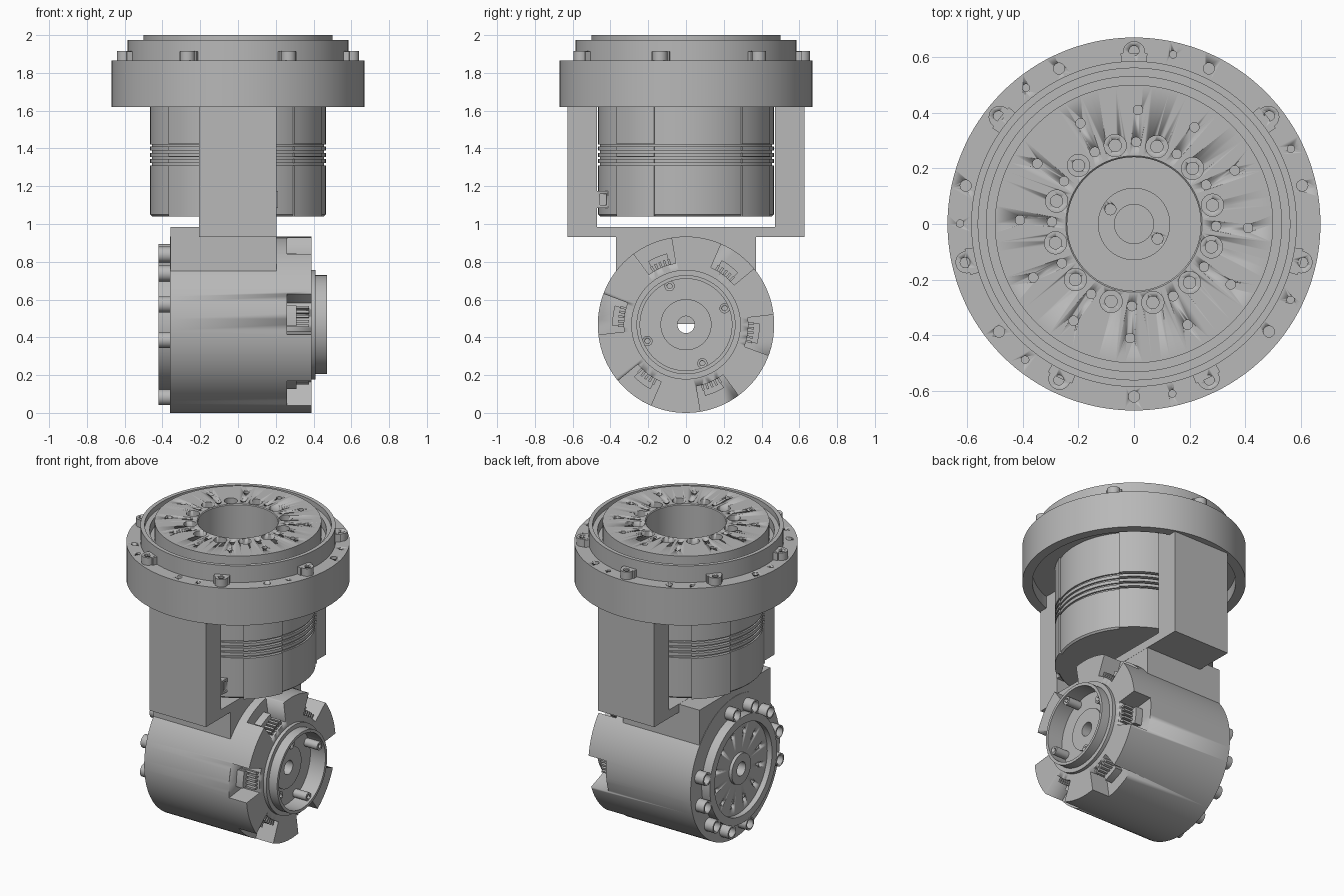
import bpy, bmesh
from math import radians, cos, sin, tau
from mathutils import Matrix, Vector

if "Cube" in bpy.data.objects:
    bpy.data.objects.remove(bpy.data.objects["Cube"])

metal = bpy.data.materials.new("grey_metal")
metal.use_nodes = True
GREY = (0.48, 0.48, 0.48, 1)
metal.diffuse_color = GREY
metal.node_tree.nodes["Principled BSDF"].inputs["Base Color"].default_value = GREY

UP = Matrix.Identity(4)
# Sideways frame: local x, y, z become world y, z, x about the lower joint axis
SIDE = Matrix(((0, 0, 1, 0), (1, 0, 0, 0), (0, 1, 0, 0.467), (0, 0, 0, 1)))


def finish(name, bm, frame=UP):
    """Turn a bmesh into a shaded object."""
    bmesh.ops.recalc_face_normals(bm, faces=bm.faces)
    bm.transform(frame)
    mesh = bpy.data.meshes.new(name)
    bm.to_mesh(mesh)
    bm.free()
    mesh.materials.append(metal)
    obj = bpy.data.objects.new(name, mesh)
    bpy.context.collection.objects.link(obj)
    shade(obj)
    return obj


def activate(obj):
    bpy.ops.object.select_all(action="DESELECT")
    obj.select_set(True)
    bpy.context.view_layer.objects.active = obj


def shade(obj):
    activate(obj)
    bpy.ops.object.shade_smooth_by_angle(angle=radians(30))


def lathe(name, profile, frame=UP, closed=True, steps=96):
    bm = bmesh.new()
    vs = [bm.verts.new((r, 0, h)) for r, h in profile]
    pairs = list(zip(vs, vs[1:])) + ([(vs[-1], vs[0])] if closed else [])
    edges = [bm.edges.new(p) for p in pairs]
    bmesh.ops.spin(bm, geom=vs + edges, cent=(0, 0, 0), axis=(0, 0, 1),
                   angle=tau, steps=steps)
    bmesh.ops.remove_doubles(bm, verts=bm.verts, dist=0.0002)
    return finish(name, bm, frame)


def polar(radius, angles):
    return [(radius * cos(radians(a)), radius * sin(radians(a))) for a in angles]


def spread(count, start):
    return [start + 360 * i / count for i in range(count)]


def pins(name, spots, r, z0, z1, frame=UP, steps=24):
    bm = bmesh.new()
    for x, y in spots:
        bmesh.ops.create_cone(bm, cap_ends=True, segments=steps, radius1=r, radius2=r,
                              depth=z1 - z0,
                              matrix=Matrix.Translation((x, y, (z0 + z1) / 2)))
    return finish(name, bm, frame)


def sectors(name, angles, half, r0, r1, layers, frame=UP, steps=8):
    """Arc-shaped blocks centred on the given angles."""
    bm = bmesh.new()
    for a in angles:
        sweep = [a - half + 2 * half * i / steps for i in range(steps + 1)]
        outline = polar(r1, sweep) + polar(r0, reversed(sweep))
        for z0, z1 in layers:
            face = bm.faces.new([bm.verts.new((x, y, z0)) for x, y in outline])
            ext = bmesh.ops.extrude_face_region(bm, geom=[face], use_keep_orig=True)
            top = [v for v in ext["geom"] if isinstance(v, bmesh.types.BMVert)]
            bmesh.ops.translate(bm, verts=top, vec=(0, 0, z1 - z0))
    return finish(name, bm, frame)


def box(name, low, high):
    low, high = Vector(low), Vector(high)
    bm = bmesh.new()
    bmesh.ops.create_cube(bm, size=1, matrix=Matrix.Translation((low + high) / 2)
                          @ Matrix.Diagonal((*(high - low), 1)))
    return finish(name, bm)


def cut(obj, cutter):
    cutter.hide_render = True
    mod = obj.modifiers.new("cut", "BOOLEAN")
    mod.operation, mod.solver, mod.object = "DIFFERENCE", "EXACT", cutter
    activate(obj)
    bpy.ops.object.modifier_move_to_index(modifier=mod.name, index=0)
    bpy.ops.object.modifier_apply(modifier=mod.name)
    bpy.data.objects.remove(cutter)


def drill(obj, spots, r, z0, z1, frame=UP):
    cut(obj, pins("drill", spots, r, z0, z1, frame))


# Upper flange ring with stepped collar and hollow underside
flange = lathe("flange_ring", [
    (.61, 1.62), (.67, 1.62), (.67, 1.865), (.585, 1.865), (.585, 1.975), (.56, 1.975),
    (.56, 1.94), (.53, 1.94), (.53, 1.88), (.4, 1.88), (.4, 1.7), (.61, 1.7)], steps=128)
lug_angles = spread(7, 90)
drill(flange, polar(.62, spread(7, 64.3)), .02, 1.8, 1.9)
drill(flange, polar(.625, spread(7, 77)), .013, 1.82, 1.9)

# Screw lugs around the collar
sectors("lug_bridges", lug_angles, 4.5, .57, .615, [(1.86, 1.914)])
lugs = pins("lugs", polar(.617, lug_angles), .04, 1.86, 1.915)
drill(lugs, polar(.622, lug_angles), .018, 1.88, 1.95)

# Rotating output disc with counterbored holes
disc = lathe("output_disc", [
    (.24, 1.56), (.24, 1.995), (.245, 2), (.5, 2), (.5, 1.85), (.4, 1.85), (.4, 1.56)])
ring = polar(.29, spread(12, 13.5))
drill(disc, ring, .04, 1.95, 2.1)
drill(disc, ring, .022, 1.9, 2.05)
drill(disc, polar(.295, spread(12, 28.5)), .017, 1.95, 2.1)
drill(disc, polar(.41, spread(12, 28)), .017, 1.95, 2.1)

# Upper motor body with cooling grooves and a stepped well
grooves = [1.31, 1.343, 1.376, 1.409]
outer = [(0, 1.04), (.455, 1.04), (.465, 1.05)]
for z in grooves:
    outer += [(.465, z), (.455, z), (.455, z + .012), (.465, z + .012)]
body = lathe("motor_body", outer + [
    (.465, 1.72), (.25, 1.72), (.25, 1.57), (.13, 1.57), (.13, 1.59), (.07, 1.59),
    (.07, 1.5), (0, 1.5)], closed=False)
drill(body, polar(.1, [148, 328]), .02, 1.57, 1.62)

# Raised finned pads on the motor body
starts = [1.04] + [z + .014 for z in grooves]
sectors("cooling_pads", spread(4, -36), 15, .4, .475, list(zip(starts, grooves + [1.71])))
port = box("connector_port", (.15, -.47, 1.085), (.212, -.4, 1.175))
cut(port, box("port_hole", (.2, -.455, 1.1), (.3, -.42, 1.16)))

# U-shaped bracket
for side, label in ((1, "back"), (-1, "front")):
    a, b = sorted((side * .472, side * .628))
    box(label + "_bracket_arm", (-.207, a, .93), (.205, b, 1.72))
box("bracket_base", (-.207, -.6, .93), (.205, .6, .985))
box("saddle_block", (-.358, -.37, .47), (.204, .37, .984))

# Lower joint housing, lying along x, with a bore right through
housing = lathe("joint_housing", [
    (.045, .37), (.135, .37), (.135, .36), (.243, .36), (.243, .47), (.262, .47),
    (.262, .41), (.29, .41), (.29, .388), (.467, .388), (.467, -.36), (.35, -.36),
    (.35, -.42), (.3, -.42), (.3, -.385), (.1, -.385), (.1, -.405), (.045, -.405)], SIDE)
notches = spread(6, -7)
cut(housing, sectors("notch_cutter", notches, 13.5, .33, .6, [(.26, .5)], SIDE))
drill(housing, polar(.235, spread(12, 15)), .016, -.5, -.36, SIDE)

# Connectors and teeth inside the notches
sectors("notch_connectors", notches, 8, .32, .39, [(.25, .31)], SIDE)
teeth = [a + d for a in notches for d in (-8, -4, 0, 4, 8)]
sectors("notch_teeth", teeth, 1, .32, .36, [(.25, .375)], SIDE, steps=1)

# Screw posts in the end cup
posts = polar(.222, spread(4, 23))
cup_posts = pins("cup_posts", posts, .027, .35, .455, SIDE)
drill(cup_posts, posts, .013, .4, .5, SIDE)

# Two groups of hollow screw bosses on the other end
spots = polar(.39, [start + 28 * i for start in (80, 260) for i in range(5)])
bosses = pins("screw_bosses", spots, .042, -.422, -.35, SIDE)
drill(bosses, spots, .031, -.5, -.375, SIDE)
